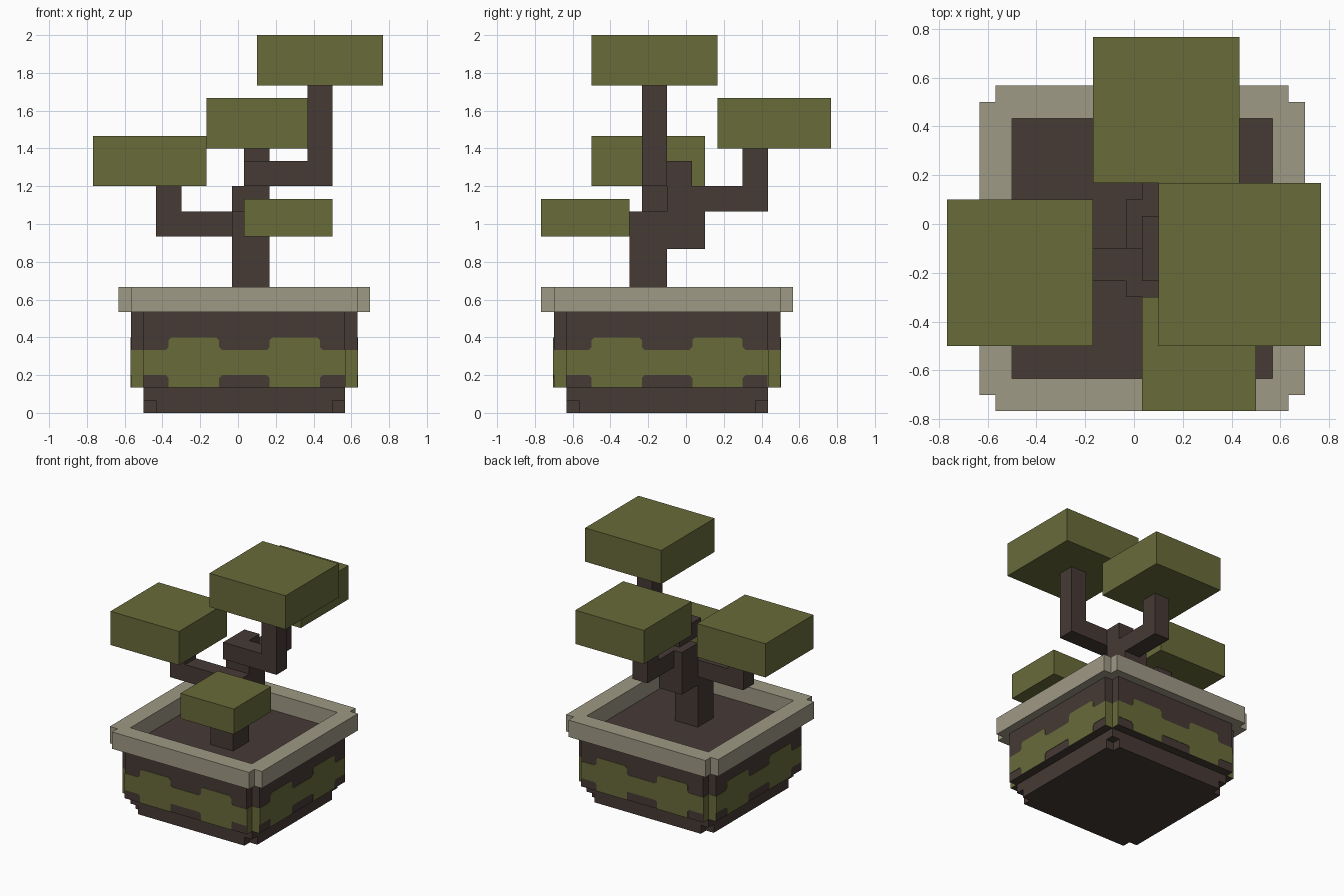
import bpy, bmesh, math
from mathutils import Matrix

if "Cube" in bpy.data.objects:
    bpy.data.objects.remove(bpy.data.objects["Cube"])

U = 1 / 15                                    # block unit
POT = Matrix.Translation((U / 2, -0.1, 0))    # pot centre


def material(name, rgb):
    m = bpy.data.materials.new(name)
    m.diffuse_color = (*rgb, 1)
    m.use_nodes = True
    m.node_tree.nodes["Principled BSDF"].inputs["Base Color"].default_value = m.diffuse_color
    return m


BROWN = material("dark brown", (0.061, 0.042, 0.036))
GREEN = material("olive green", (0.138, 0.147, 0.042))
STONE = material("stone beige", (0.345, 0.319, 0.235))


def finish(bm, name, mat):
    bmesh.ops.recalc_face_normals(bm, faces=bm.faces)
    mesh = bpy.data.meshes.new(name)
    bm.to_mesh(mesh)
    bm.free()
    mesh.materials.append(mat)
    ob = bpy.data.objects.new(name, mesh)
    bpy.context.collection.objects.link(ob)
    return ob


def add_prism(bm, loops, z0, z1, matrix):
    """Fill flat outlines (later ones are holes) and extrude from z0 to z1."""
    edges, start = [], []
    for loop in loops:
        vs = [bm.verts.new((x, y, z0)) for x, y in loop]
        start += vs
        edges += [bm.edges.new((a, b)) for a, b in zip(vs, vs[1:] + vs[:1])]
    res = bmesh.ops.triangle_fill(bm, edges=edges, use_beauty=True, normal=(0, 0, 1))
    faces = [g for g in res["geom"] if isinstance(g, bmesh.types.BMFace)]
    ext = bmesh.ops.extrude_face_region(bm, geom=faces, use_keep_orig=True)
    top = [g for g in ext["geom"] if isinstance(g, bmesh.types.BMVert)]
    bmesh.ops.translate(bm, verts=top, vec=(0, 0, z1 - z0))
    bmesh.ops.transform(bm, verts=start + top, matrix=matrix)


def prism(name, mat, loops, z0, z1):
    bm = bmesh.new()
    add_prism(bm, loops, z0, z1, POT)
    return finish(bm, name, mat)


def boxes(name, mat, *ranges):
    """Boxes given as (x0, x1, y0, y1, z0, z1)."""
    bm = bmesh.new()
    for x0, x1, y0, y1, z0, z1 in ranges:
        add_prism(bm, [rect(x0, x1, y0, y1)], z0, z1, Matrix())
    return finish(bm, name, mat)


def rect(x0, x1, y0, y1):
    return [(x0, y0), (x1, y0), (x1, y1), (x0, y1)]


def notched(h):
    """Square outline of half width h with one block missing at each corner."""
    pts = []
    for x, y in ((h - U, -h), (h - U, U - h), (h, U - h)):
        pts.append((x, y))
    out = []
    for k in range(4):
        c, s = round(math.cos(k * math.pi / 2)), round(math.sin(k * math.pi / 2))
        out += [(x * c - y * s, x * s + y * c) for x, y in pts]
    return out


# Pot: foot, body with soil on top, and rim
prism("pot_foot", BROWN, [notched(8 * U)], 0, U)
prism("pot_base", BROWN, [rect(-8 * U, 8 * U, -8 * U, 8 * U)], U, 2 * U)
prism("pot_body", BROWN, [notched(9 * U)], 2 * U, 8 * U)
prism("pot_rim", STONE, [notched(10 * U), rect(-8 * U, 8 * U, -8 * U, 8 * U)], 8 * U, 10 * U)

# Painted band: thin wavy plate on each side, plus plates in the corner notches
C = 0.015
upper, lower = [(-8 * U, 5 * U)], [(-8 * U, 3 * U)]
for a, b in ((-6 * U, -2 * U), (2 * U, 6 * U)):
    upper += [(a - C, 5 * U), (a, 5 * U + C), (a, 6 * U - C), (a + C, 6 * U),
              (b - C, 6 * U), (b, 6 * U - C), (b, 5 * U + C), (b + C, 5 * U)]
    lower += [(a - C, 3 * U), (a, 3 * U - C), (a, 2 * U),
              (b, 2 * U), (b, 3 * U - C), (b + C, 3 * U)]
upper.append((8 * U, 5 * U))
lower.append((8 * U, 3 * U))
band = bmesh.new()
for k in range(4):
    m = POT @ Matrix.Rotation(k * math.pi / 2, 4, 'Z') @ Matrix.Rotation(math.pi / 2, 4, 'X')
    add_prism(band, [lower + upper[::-1]], 9 * U - 0.001, 9 * U + 0.003, m)
    for x in (-9 * U, 8 * U):
        add_prism(band, [rect(x, x + U, 2 * U, 5 * U)], 8 * U - 0.001, 8 * U + 0.003, m)
finish(band, "painted_band", GREEN)

# Trunk and branches
boxes("trunk", BROWN,
      (-0.033, 0.167, -0.3, -0.1, 0.533, 1.067),
      (-0.033, 0.167, -0.1, 0.1, 0.867, 1.2))
boxes("left_branch", BROWN,
      (-0.3, -0.033, -0.233, -0.1, 0.933, 1.067),
      (-0.433, -0.3, -0.233, -0.1, 0.933, 1.2))
boxes("back_branch", BROWN,
      (0.033, 0.167, 0.1, 0.3, 1.067, 1.2),
      (0.033, 0.167, 0.3, 0.433, 1.067, 1.4))
boxes("top_branch", BROWN,
      (0.033, 0.167, -0.1, 0.033, 1.2, 1.333),
      (0.033, 0.367, -0.233, -0.1, 1.2, 1.333),
      (0.367, 0.5, -0.233, -0.1, 1.2, 1.733))

# Leaf pads
boxes("front_leaves", GREEN, (0.033, 0.5, -0.767, -0.3, 0.933, 1.133))
boxes("left_leaves", GREEN, (-0.767, -0.167, -0.5, 0.1, 1.2, 1.467))
boxes("back_leaves", GREEN, (-0.167, 0.433, 0.167, 0.767, 1.4, 1.667))
boxes("top_leaves", GREEN, (0.1, 0.767, -0.5, 0.167, 1.733, 2.0))
